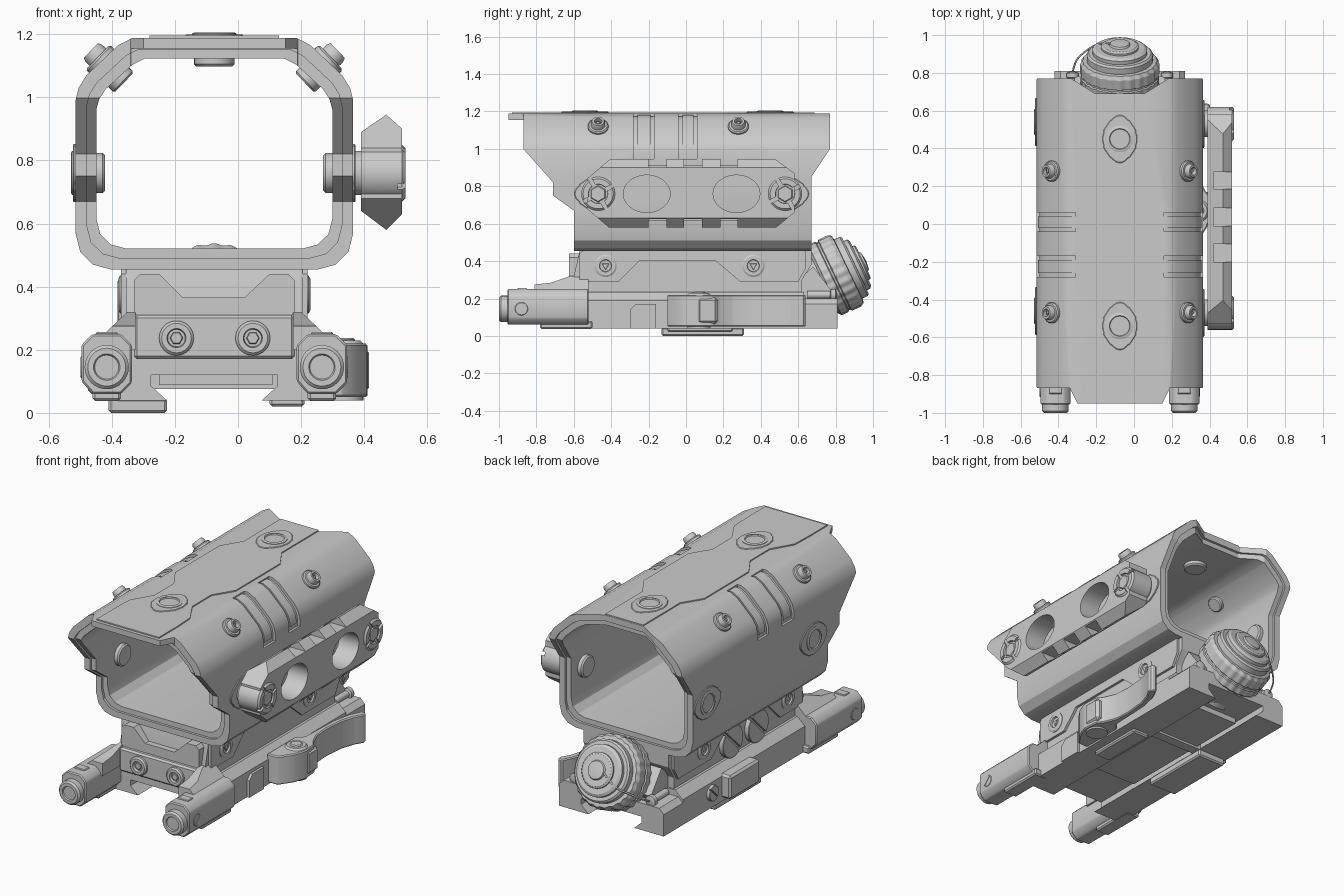
import bpy, bmesh
from math import sin, cos, pi
from mathutils import Vector, Matrix

if "Cube" in bpy.data.objects:
    bpy.data.objects.remove(bpy.data.objects["Cube"])

CX = -0.075  # symmetry centre of the mount


def finish(name, bm):
    bmesh.ops.recalc_face_normals(bm, faces=bm.faces)
    me = bpy.data.meshes.new(name)
    bm.to_mesh(me)
    bm.free()
    ob = bpy.data.objects.new(name, me)
    bpy.context.collection.objects.link(ob)
    return ob


def prism(name, pts, axis, a, b, bevel=0.0):
    """Extrude a 2D outline: axis x uses (y,z), y uses (x,z), z uses (x,y)."""
    put = {'x': lambda p, t: (t, p[0], p[1]), 'y': lambda p, t: (p[0], t, p[1]),
           'z': lambda p, t: (p[0], p[1], t)}[axis]
    bm = bmesh.new()
    lo = [bm.verts.new(put(p, a)) for p in pts]
    hi = [bm.verts.new(put(p, b)) for p in pts]
    bm.faces.new(lo)
    bm.faces.new(hi)
    for i in range(len(pts)):
        j = (i + 1) % len(pts)
        bm.faces.new((lo[i], lo[j], hi[j], hi[i]))
    if bevel:
        bmesh.ops.recalc_face_normals(bm, faces=bm.faces)
        bmesh.ops.bevel(bm, geom=list(bm.edges), offset=bevel, segments=1, affect='EDGES')
    return finish(name, bm)


def box(name, x, y, z, bevel=0.0):
    return prism(name, [(x[0], y[0]), (x[1], y[0]), (x[1], y[1]), (x[0], y[1])], 'z', z[0], z[1], bevel)


def lathe(name, prof, loc, d, n=32, mod=None):
    """Spin (radius, height) points about direction d; mod(angle) scales the radius."""
    bm = bmesh.new()
    q = Vector((0, 0, 1)).rotation_difference(Vector(d).normalized()).to_matrix().to_4x4()
    rows = []
    for r, h in prof:
        if r == 0:
            rows.append([bm.verts.new((0, 0, h))] * n)
        else:
            rows.append([bm.verts.new((r * cos(t) * (mod(t) if mod else 1),
                                       r * sin(t) * (mod(t) if mod else 1), h))
                         for t in [2 * pi * i / n for i in range(n)]])
    for r0, r1 in zip(rows, rows[1:]):
        for i in range(n):
            j = (i + 1) % n
            vs = list(dict.fromkeys((r0[i], r0[j], r1[j], r1[i])))
            if len(vs) > 2:
                bm.faces.new(vs)
    bm.transform(Matrix.Translation(loc) @ q)
    return finish(name, bm)


def boolean(ob, cutter, op='DIFFERENCE'):
    m = ob.modifiers.new('cut', 'BOOLEAN')
    m.operation, m.solver, m.object = op, 'EXACT', cutter
    bpy.context.view_layer.objects.active = ob
    bpy.ops.object.modifier_apply(modifier='cut')
    bpy.data.objects.remove(cutter)
    return ob


def disc(r, h0, h1, c=0.006):
    return [(0, h0), (r, h0), (r, h1 - c), (r - c, h1), (0, h1)]


def screw(name, loc, d, r, h, sides=6):
    lathe(name, [(0, -.03), (r, -.03), (r, h * .6), (r * .85, h), (r * .55, h), (r * .5, h * .2), (0, h * .2)], loc, d)
    lathe(name + '_socket', disc(r * .38, 0, h * .7, .003), loc, d, sides)


def slotted(name, loc, d, r, h):
    ob = lathe(name, disc(r, -.03, h, .003), loc, d)
    x, y, z = loc
    s = r * .13
    boolean(ob, prism('slot', [(y - r, z - r - s), (y + r, z + r - s), (y + r, z + r + s), (y - r, z - r + s)],
                      'x', x + d[0] * h * .4, x + d[0] * (h + .05)))


def washer(name, loc, d):
    """Elongated notched washer with a hollow bolt outside and a round nut inside the shell."""
    lathe(name + '_washer', disc(.092, -.01, .007, .003), loc, d, 64,
          lambda t: (1 + .38 * sin(t) ** 8) * (1 + .06 * (sin(2 * t) ** 2 > .55)))
    lathe(name + '_ring', [(0, -.01), (.07, -.01), (.07, .010), (.064, .013), (.055, .013), (.052, .0075), (0, .0075)], loc, d)
    lathe(name + '_nut', disc(.064, .03, .095, .008), loc, [-v for v in d])


# --- housing shell: outer skin and slightly recessed liner, cut by side and top outlines
HALF = [(.33, .455), (.385, .47), (.425, .51), (.44, .57), (.44, .99), (.43, 1.03), (.405, 1.07), (.305, 1.165), (.26, 1.188)]


def section(d):
    f = [(x * (1 - d / .44), .8225 + (z - .8225) * (1 - d / .3675)) for x, z in HALF]
    return [(CX + x, z) for x, z in f] + [(CX - x, z) for x, z in reversed(f)]


def tube(name, d0, d1, e):
    ob = prism(name, section(d0), 'y', -1, .85)
    boolean(ob, prism('c', section(d1), 'y', -1.2, 1.1))
    side = [(-.95 + e, 1.3), (-.95 + e, 1.155), (-.87 + e, 1.154), (-.87 + e, 1.0), (-.71 + e, .82), (-.71 + e, .75),
            (-.60 + e, .67), (-.60 + e, .3), (.67 - e, .3), (.67 - e, .85), (.77 - e, 1.0), (.77 - e, 1.3)]
    boolean(ob, prism('c', side, 'x', -.8, .8), 'INTERSECT')
    half = [(.215, -.97), (.265, -.868 + e), (.6, -.868 + e), (.6, .9 - e), (.265, .775 - e), (.13, .69 - e)]
    return boolean(ob, prism('c', [(CX + x, y) for x, y in half] + [(CX - x, y) for x, y in reversed(half)],
                             'z', .1, 1.5), 'INTERSECT')


shell = tube('housing_shell', 0, .036, 0)
tube('housing_liner', .034, .066, .015)
for y0, y1 in ((-.28, -.17), (-.04, .06)):
    for s in (-1, 1):
        x = sorted((CX + s * .235, CX + s * .6))
        g = box('c', x, (y0, y1), (.945, 1.4))
        boolean(g, prism('c2', section(.014), 'y', -.9, .9))
        boolean(shell, g)
        rib = box('groove_rib', x, (y0 + .02, y1 - .02), (.97, 1.3))
        boolean(rib, prism('c2', section(.007), 'y', -.9, .9), 'INTERSECT')
        boolean(rib, prism('c2', section(.025), 'y', -.9, .9))

# raised zigzag panel on the roof
edge = [(.205, -.93), (.205, -.76), (.20, -.63), (.125, -.50), (.125, -.32), (.20, -.20), (.20, .22),
        (.125, .34), (.125, .688)]
prism('roof_panel', [(CX + x, y) for x, y in edge] + [(CX - x, y) for x, y in reversed(edge)], 'z', 1.17, 1.195)

# notched bolts on the roof and left wall
for i, y in enumerate((-.54, .45)):
    washer('roof_bolt_%d' % i, (CX, y, 1.192), (0, 0, 1))
for i, y in enumerate((-.46, .54)):
    washer('left_bolt_%d' % i, (-.516, y, .76), (-1, 0, 0))

# corner screws with inner nuts
for s in (-1, 1):
    for i, y in enumerate((-.47, .28)):
        p, d = (CX + s * .358, y, 1.116), (s * .72, 0, .69)
        lathe('corner_washer', disc(.055, -.01, .016), p, d)
        screw('corner_screw', (p[0] + s * .01, y, 1.126), d, .038, .032, 3)
        lathe('corner_nut', disc(.045, .03, .10), p, (-d[0], 0, -.69))

# --- side accessory rail on the right
rail = prism('side_rail', [(.39, .64), (.47, .58), (.52, .63), (.52, .90), (.47, .945), (.39, .89)], 'y', -.7, .7)
boolean(rail, prism('c', [(-.53, .68), (-.40, .57), (.47, .57), (.58, .66), (.58, .87), (.47, .95), (-.40, .95), (-.53, .84)],
                    'x', .2, .7), 'INTERSECT')
for y0, y1 in ((.185, .275), (-.01, .085), (-.2, -.105)):
    for z in ((.5, .625), (.9, 1)):
        boolean(rail, box('c', (.42, .7), (y0, y1), z))
for y in (-.21, .27):
    boolean(rail, prism('c', [(y + .125 * cos(2 * pi * i / 40), .76 + .10 * sin(2 * pi * i / 40)) for i in range(40)], 'x', .2, .7))
for i, y in enumerate((-.47, .53)):
    washer('rail_bolt_%d' % i, (.365, y, .76), (1, 0, 0))
    lathe('rail_spacer', disc(.07, -.02, .06), (.363, y, .76), (1, 0, 0))
    k = lathe('rail_knob', [(0, 0), (.09, 0), (.09, .13), (.08, .14), (.052, .14), (.047, .11), (0, .11)],
              (.39, y, .76), (1, 0, 0), 40)
    for a in (.5, .5 + pi / 2):
        u, v = Vector((cos(a), sin(a))), Vector((-sin(a), cos(a)))
        c = Vector((y, .76))
        boolean(k, prism('c', [c + u * .2 * p + v * .01 * q for p, q in ((-1, -1), (1, -1), (1, 1), (-1, 1))], 'x', .505, .6))
    lathe('rail_knob_hex', disc(.046, 0, .135), (.39, y, .76), (1, 0, 0), 6)

# --- riser between shell and base
prism('riser', [(-.60, .15), (-.60, .32), (-.565, .47), (.67, .47), (.67, .38), (.62, .30), (.62, .15)], 'x', -.355, .205)
for s in (-1, 1):
    x = sorted((CX + s * .27, CX + s * .295))
    prism('riser_flange', [(-.57, .29), (-.57, .44), (-.54, .465), (.64, .465), (.64, .36), (.60, .29), (.29, .29),
                           (.16, .40), (-.25, .40), (-.36, .29)], 'x', *x)
    for y in (-.43, .36):
        screw('riser_screw', (CX + s * .29, y, .375), (s, 0, 0), .06, .014, 3)
for y in (-.14, .10):
    slotted('left_slotted_screw', (-.352, y, .325), (-1, 0, 0), .095, .03)
prism('riser_front_panel', [(-.33, .31), (-.33, .42), (-.31, .44), (-.25, .44), (-.175, .365), (.02, .365), (.10, .44),
                            (.16, .44), (.18, .42), (.18, .31)], 'y', -.625, -.56)

# front block with two hex screws
box('front_block', (-.33, .18), (-.65, -.5), (.17, .31), .01)
for x in (-.195, .047):
    screw('front_hex_screw', (x, -.65, .237), (0, -1, 0), .055, .02)

# --- clamp base with dovetail channel
shoulder = [(-.42, .04), (-.42, .24), (-.335, .32), (.185, .32), (.27, .24), (.27, .04)]
middle = [(-.42, .04), (-.42, .19), (-.37, .235), (.22, .235), (.27, .19), (.27, .04)]
tail = [(-.42, .04), (-.42, .17), (-.39, .20), (.24, .20), (.27, .17), (.27, .04)]
for nm, sec, a, b in (('base_front', shoulder, -.62, -.52), ('base_body', middle, -.52, .63), ('base_tail', tail, .63, .81)):
    ob = prism(nm, sec, 'y', a, b)
    boolean(ob, prism('c', [(-.22, -.1), (-.22, .035), (-.275, .085), (-.275, .12), (.125, .12), (.125, .085),
                            (.07, .035), (.07, -.1)], 'y', -1, 1))
box('channel_plate', (-.25, .11), (-.3, .6), (.088, .13))
box('recoil_bar', (-.275, .125), (.2, .26), (.075, .13))
box('left_foot', (-.41, -.225), (-.13, .31), (0, .045), .008)
box('right_foot', (.10, .21), (-.1, .25), (.02, .05), .008)
box('left_clamp_block', (-.475, -.40), (-.02, .26), (.06, .20), .012)
slotted('left_clamp_screw', (-.42, .36, .13), (-1, 0, 0), .045, .02)
prism('right_arch', [(-.30, .04), (-.30, .14), (-.27, .17), (-.16, .17), (-.16, .04)], 'x', .26, .285)

# front arms
for s in (-1, 1):
    cx = CX + s * .341
    o, c = .08, .035
    prism('front_arm', [(cx - o, .065 + c), (cx - o, .25 - c), (cx - o + c, .25), (cx + o - c, .25), (cx + o, .25 - c),
                        (cx + o, .06 + c), (cx + o - c, .06), (cx - o + c, .06)], 'y', -.955, -.52, .006)
    lathe('arm_tip', [(0, -.1), (.07, -.1), (.07, .037), (.06, .047), (.042, .047), (.038, .04), (0, .04)],
          (cx, -.953, .145), (0, -1, 0))
    slotted('arm_screw', (cx + s * .078, -.88, .145), (s, 0, 0), .035, .005)
    box('arm_key', (cx - .035, cx + .035), (-.90, -.85), (.24, .256), .004)
    box('arm_underside', (cx - .045, cx + .045), (-.78, -.5), (.038, .08), .008)
    f = prism('arm_fairing', [(-.81, .2), (-.81, .275), (-.72, .285), (-.62, .32), (-.52, .32), (-.52, .2)], 'x',
              *sorted((CX + s * .25, CX + s * .36)))
    boolean(f, prism('c', [(CX - .36, .15), (CX - .36, .24), (CX - .27, .325), (CX + .27, .325), (CX + .36, .24),
                           (CX + .36, .15)], 'y', -1, 0), 'INTERSECT')

# quick release lever
prism('lever', [(.26, -.10), (.33, -.10), (.385, -.02), (.41, .05), (.405, .14), (.375, .18), (.345, .25), (.338, .35),
                (.35, .48), (.375, .56), (.405, .61), (.40, .635), (.37, .64), (.335, .57), (.31, .45), (.30, .2), (.26, .16)],
      'z', .05, .22, .006)
lathe('lever_pivot', disc(.062, 0, .19, .01), (.335, .07, .04), (0, 0, 1))
lathe('lever_pivot_cap', disc(.035, 0, .198, .006), (.335, .07, .04), (0, 0, 1))
box('lever_grip', (.36, .415), (.06, .17), (.065, .205), .015)

# --- rear battery cap on a tilted tube
P, D = Vector((CX, .82, .335)), Vector((0, .9, .43)).normalized()
lathe('battery_tube', disc(.13, -.26, 0), P, D, 40)
lathe('battery_cap', [(0, -.10), (.185, -.10), (.205, -.085), (.205, -.045), (.198, -.04), (.198, -.03), (.207, -.025),
                      (.207, .03), (.195, .05), (.15, .055), (0, .055)], P, D, 144, lambda t: 1 + .015 * cos(24 * t))
lathe('cap_step', [(0, .04), (.175, .04), (.175, .085), (.165, .095), (.145, .095), (.145, .115), (.13, .125), (0, .125)], P, D, 48)
lathe('cap_boss', [(0, .10), (.10, .10), (.10, .135), (.09, .142), (.055, .142), (.05, .152), (0, .158)], P, D)
for s in (-1, 1):
    lathe('lanyard_peg', [(0, -.12), (.02, -.12), (.02, .0), (.032, .005), (.032, .03), (0, .04)],
          (CX + s * .25, .77, .22), (0, 1, 0), 16)
    prism('tube_brace', [(.60, .2), (.60, .30), (.68, .37), (.78, .24), (.74, .19)], 'x', *sorted((CX + s * .13, CX + s * .24)))

# lanyard cable
cu = bpy.data.curves.new('lanyard_cable', 'CURVE')
cu.dimensions, cu.bevel_depth, cu.bevel_resolution = '3D', .005, 2
sp = cu.splines.new('NURBS')
path = [P + D * .15 + Vector((-.05, 0, 0)), (-.19, .96, .33), (-.265, .91, .29), (-.315, .86, .25), (-.325, .80, .22)]
sp.points.add(len(path) - 1)
for pt, co in zip(sp.points, path):
    pt.co = (*co, 1)
sp.use_endpoint_u, sp.order_u = True, 3
bpy.context.collection.objects.link(bpy.data.objects.new('lanyard_cable', cu))

# crisp edges, smooth rounds
bpy.ops.object.select_all(action='DESELECT')
for ob in bpy.context.collection.objects:
    if ob.type == 'MESH':
        ob.select_set(True)
        bpy.context.view_layer.objects.active = ob
bpy.ops.object.shade_smooth_by_angle(angle=.5)
